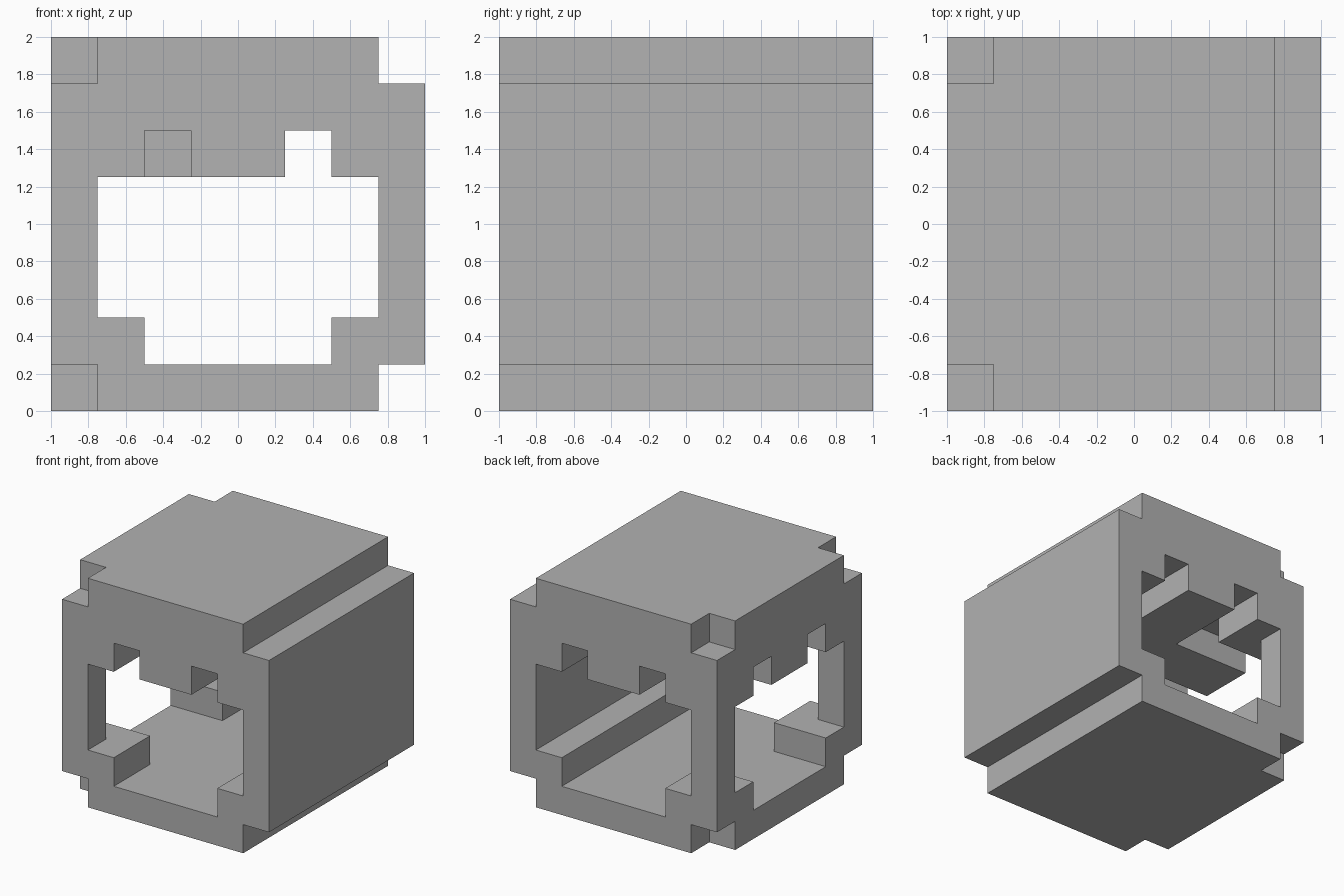
import bpy
import bmesh
from math import radians
from mathutils import Vector

if "Cube" in bpy.data.objects:
    bpy.data.objects.remove(bpy.data.objects["Cube"], do_unlink=True)

N = 8            # cells per side
CELL = 2 / N

grey = bpy.data.materials.new("mid grey")
grey.use_nodes = True
COLOUR = (0.445, 0.445, 0.445, 1)
grey.diffuse_color = COLOUR
grey.node_tree.nodes["Principled BSDF"].inputs["Base Color"].default_value = COLOUR

cells = {(x, y, z) for x in range(N) for y in range(N) for z in range(N)}


def carve(xs, ys, zs):
    """Remove a box of cells and its mirror image across y."""
    for x in range(*xs):
        for y in range(*ys):
            for z in range(*zs):
                cells.discard((x, y, z))
                cells.discard((x, N - 1 - y, z))


# Outer edges: long grooves on one side, corner notches on the other
for level in (0, N - 1):
    carve((7, 8), (0, 4), (level, level + 1))
    carve((0, 1), (0, 1), (level, level + 1))

# Main hollow, open at the front, back and -x side
carve((1, 7), (0, 4), (2, 5))
carve((0, 1), (1, 4), (2, 5))

# Sunken floor
carve((2, 6), (0, 4), (1, 2))
carve((0, 2), (2, 4), (1, 2))

# Ceiling channels: one straight, and an elbow at each open corner
carve((5, 6), (0, 4), (5, 6))
carve((2, 3), (0, 3), (5, 6))
carve((0, 3), (2, 3), (5, 6))

# Skin the remaining cells with outward faces
bm = bmesh.new()
verts = {}


def corner(p):
    if p not in verts:
        verts[p] = bm.verts.new(Vector(p) * CELL - Vector((1, 1, 0)))
    return verts[p]


for cell in sorted(cells):
    for axis in range(3):
        u, v = (axis + 1) % 3, (axis + 2) % 3
        for side in (0, 1):
            neighbour = list(cell)
            neighbour[axis] += 2 * side - 1
            if tuple(neighbour) in cells:
                continue
            ring = []
            for du, dv in ((0, 0), (1, 0), (1, 1), (0, 1)):
                p = list(cell)
                p[axis] += side
                p[u] += du
                p[v] += dv
                ring.append(corner(tuple(p)))
            bm.faces.new(ring if side else ring[::-1])

# Merge the flat areas into large clean faces
bmesh.ops.dissolve_limit(bm, angle_limit=radians(1), verts=bm.verts[:], edges=bm.edges[:])
mesh = bpy.data.meshes.new("hollow_block_frame")
bm.to_mesh(mesh)
bm.free()
mesh.materials.append(grey)
frame = bpy.data.objects.new("hollow_block_frame", mesh)
bpy.context.collection.objects.link(frame)
